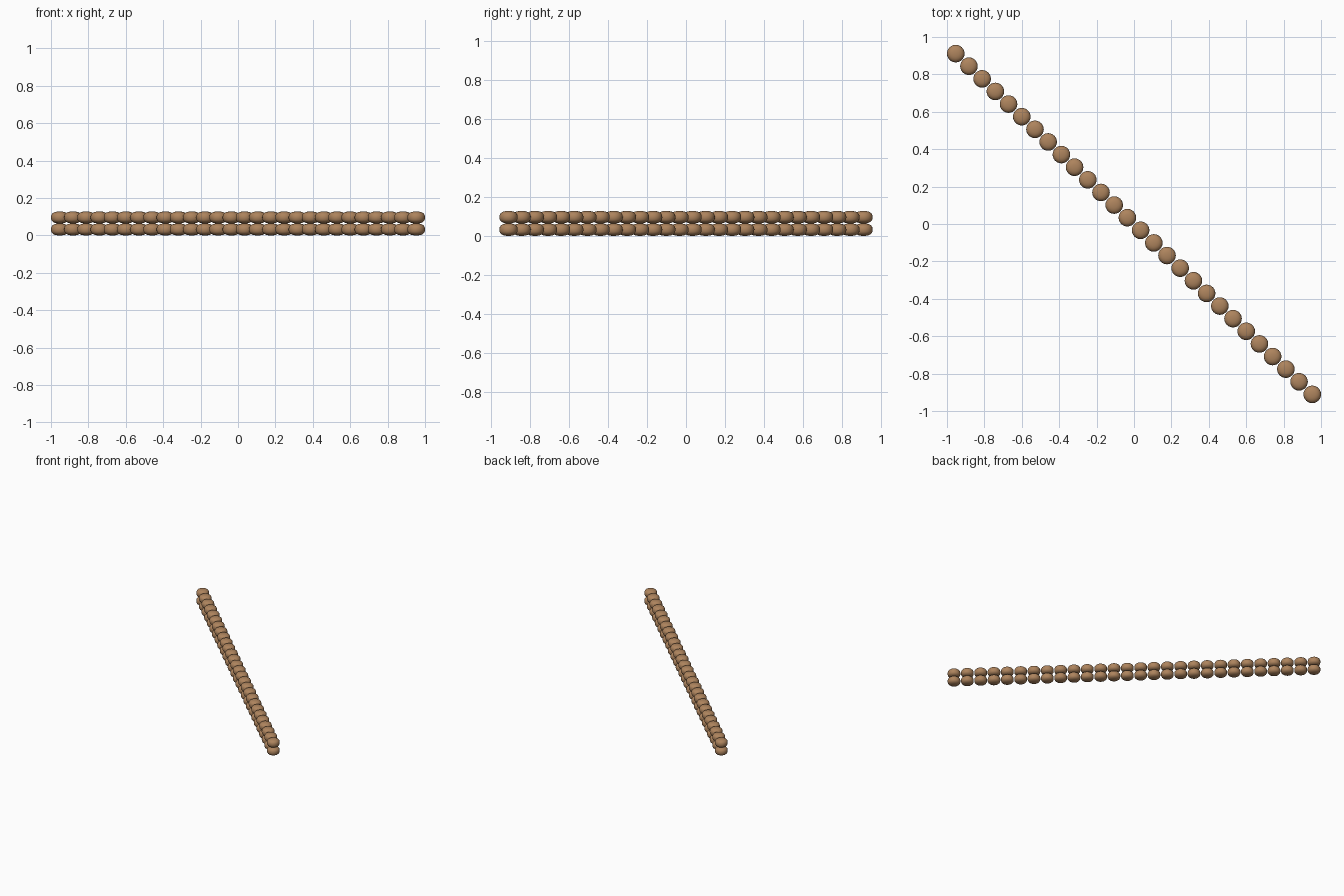
import bpy, bmesh
from math import sin, cos, pi

if "Cube" in bpy.data.objects:
    bpy.data.objects.remove(bpy.data.objects["Cube"])

COLUMNS = 28
RADIUS = 0.047
HALF_H = 0.032
END = (0.953, 0.911)

wood = bpy.data.materials.new("wood_brown")
wood.diffuse_color = (0.42, 0.23, 0.11, 1)
wood.use_nodes = True
wood.node_tree.nodes["Principled BSDF"].inputs["Base Color"].default_value = wood.diffuse_color


def power(v, e):
    return (1 if v >= 0 else -1) * abs(v) ** e


def bead_mesh(segments=24, rings=12, squareness=0.8):
    """Flattened bead with a softly squared cross-section."""
    bm = bmesh.new()
    bmesh.ops.create_uvsphere(bm, u_segments=segments, v_segments=rings, radius=1)
    for v in bm.verts:
        r = min(1, (v.co.x ** 2 + v.co.y ** 2) ** 0.5)
        k = r ** squareness / r if r > 1e-5 else 0
        v.co = (v.co.x * k * RADIUS, v.co.y * k * RADIUS,
                power(v.co.z, squareness) * HALF_H)
    for f in bm.faces:
        f.smooth = True
    mesh = bpy.data.meshes.new("bead")
    bm.to_mesh(mesh)
    bm.free()
    mesh.materials.append(wood)
    return mesh


# Two stacked diagonal rows sharing one bead mesh
bead = bead_mesh()
for row, z in (("lower", HALF_H), ("upper", 3 * HALF_H)):
    for i in range(COLUMNS):
        t = 2 * i / (COLUMNS - 1) - 1
        ob = bpy.data.objects.new(f"{row}_bead_{i + 1}", bead)
        ob.location = (t * END[0], -t * END[1], z)
        bpy.context.collection.objects.link(ob)
